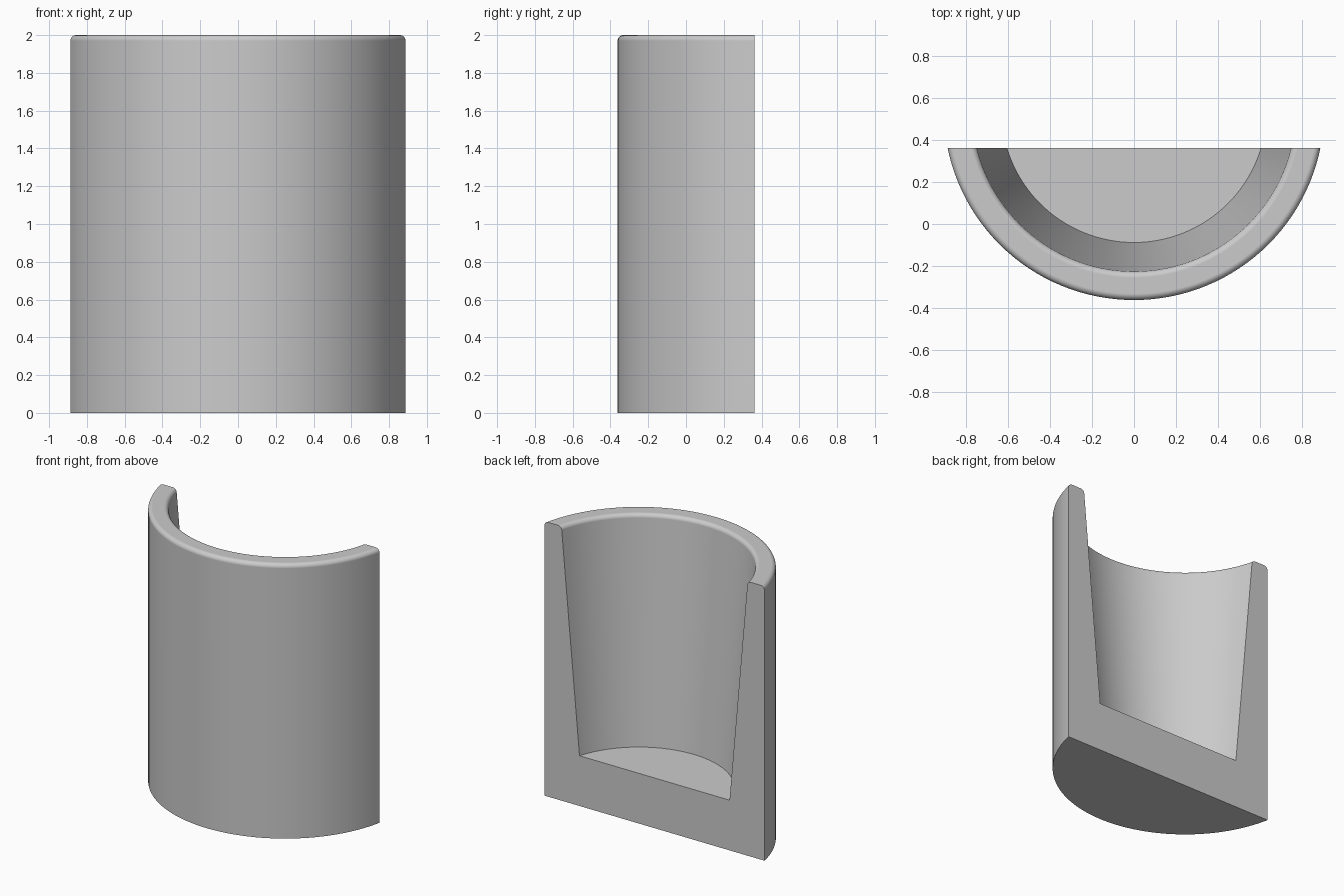
import bpy
import bmesh
from math import pi, sin, cos, atan2
from mathutils import Vector

if "Cube" in bpy.data.objects:
    bpy.data.objects.remove(bpy.data.objects["Cube"], do_unlink=True)

HEIGHT, OUTER_R = 2.0, 0.906
FLOOR_Z, FLOOR_R = 0.366, 0.632
LIP_R, LIP_Z = 0.77, 1.97
FILLET = 0.03
AXIS_Y, CUT_Y = 0.544, 0.3625
STEPS, ARC = 128, 10


def fillet(cx, cz, start, end):
    """Points of a rounded rim corner."""
    angles = [start + (end - start) * i / ARC for i in range(ARC + 1)]
    return [(cx + FILLET * cos(a), cz + FILLET * sin(a)) for a in angles]


# Half section of the cup: base, outer wall, rounded rim, tapered bore, floor
taper = atan2(LIP_R - FLOOR_R, LIP_Z - FLOOR_Z)
profile = [(0, 0), (OUTER_R, 0)]
profile += fillet(OUTER_R - FILLET, HEIGHT - FILLET, 0, pi / 2)
profile += fillet(LIP_R + FILLET, HEIGHT - FILLET, pi / 2, pi - taper)
profile += [(FLOOR_R, FLOOR_Z), (0, FLOOR_Z)]

# Revolve the section into a full cup
bm = bmesh.new()
verts = [bm.verts.new((r, AXIS_Y, z)) for r, z in profile]
edges = [bm.edges.new(pair) for pair in zip(verts, verts[1:])]
axis = Vector((0, AXIS_Y, 0))
bmesh.ops.spin(bm, geom=verts + edges, cent=axis, axis=(0, 0, 1),
               angle=2 * pi, steps=STEPS)
bmesh.ops.remove_doubles(bm, verts=bm.verts, dist=1e-5)

# Slice the cup lengthwise and close the cut with one flat face
cut = bmesh.ops.bisect_plane(bm, geom=bm.verts[:] + bm.edges[:] + bm.faces[:],
                             plane_co=(0, CUT_Y, 0), plane_no=(0, 1, 0),
                             clear_outer=True)
rim = [e for e in bm.edges if e.is_boundary]
bmesh.ops.contextual_create(bm, geom=rim)
bmesh.ops.dissolve_limit(bm, angle_limit=0.001, verts=bm.verts,
                         edges=[e for e in bm.edges
                                if len(e.link_faces) == 2 and
                                all(abs(f.normal.z) > 0.9999 for f in e.link_faces)])
bmesh.ops.recalc_face_normals(bm, faces=bm.faces)

mesh = bpy.data.meshes.new("cup_section")
bm.to_mesh(mesh)
bm.free()
cup = bpy.data.objects.new("cup_section", mesh)
bpy.context.collection.objects.link(cup)

# Plain grey material
grey = bpy.data.materials.new("plain_grey")
grey.use_nodes = True
colour = (0.6, 0.6, 0.6, 1)
grey.diffuse_color = colour
grey.node_tree.nodes["Principled BSDF"].inputs["Base Color"].default_value = colour
mesh.materials.append(grey)

# Smooth walls and rim, crisp cut edges
bpy.context.view_layer.objects.active = cup
cup.select_set(True)
bpy.ops.object.shade_smooth_by_angle(angle=pi / 6)
weighted = cup.modifiers.new("even_normals", 'WEIGHTED_NORMAL')
weighted.keep_sharp = True
